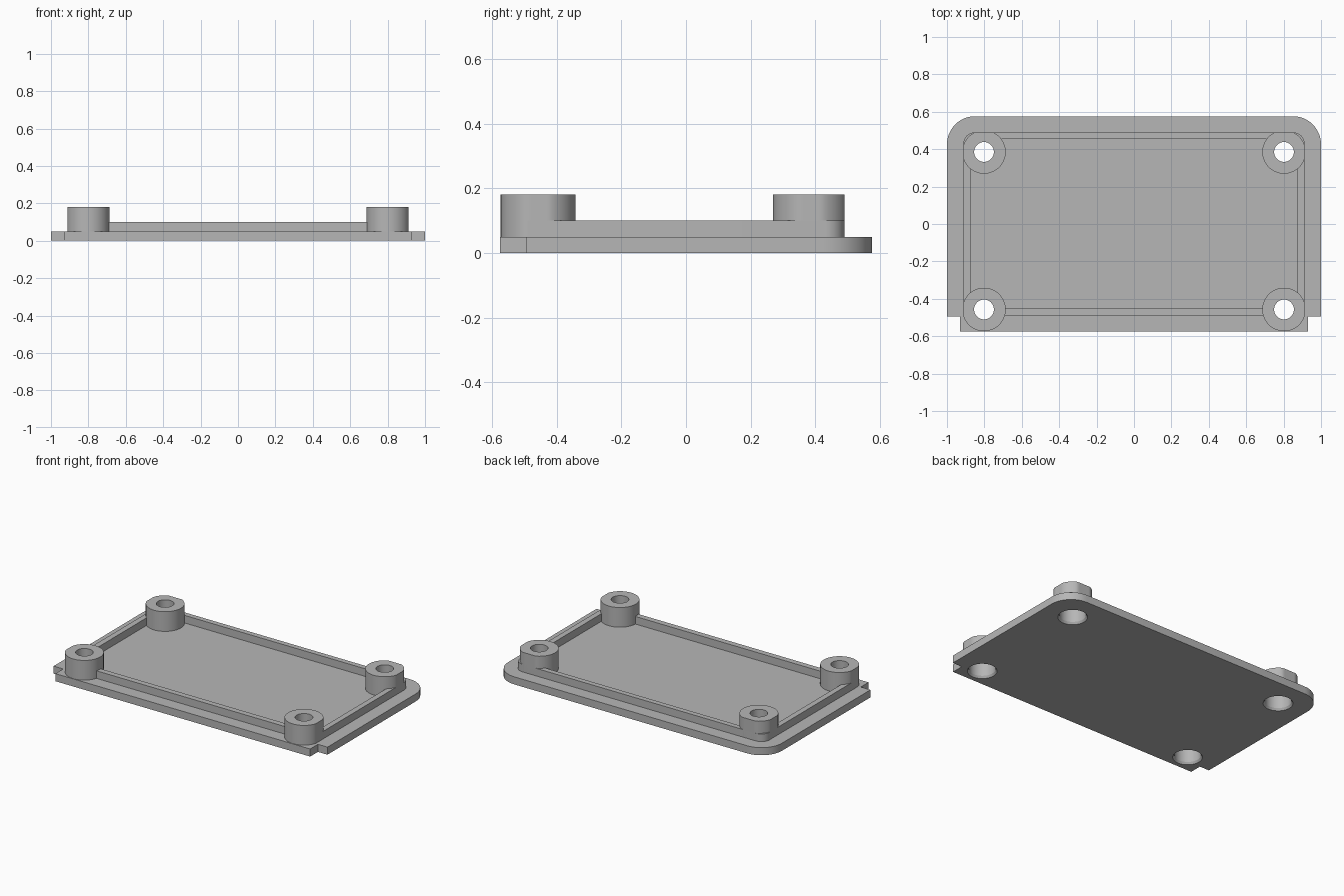
import bpy, bmesh
from math import sin, cos, pi, radians

cube = bpy.data.objects.get("Cube")
if cube:
    bpy.data.objects.remove(cube, do_unlink=True)

grey = bpy.data.materials.new("mid_grey")
grey.use_nodes = True
GREY = (0.47, 0.47, 0.47, 1)
grey.diffuse_color = GREY
grey.node_tree.nodes["Principled BSDF"].inputs["Base Color"].default_value = GREY

PLATE_TOP, RIM_TOP, BOSS_TOP = 0.05, 0.10, 0.18
RIM_X, RIM_Y = 0.912, 0.49
FRONT = -0.576
HOLE_X, HOLE_YS = 0.802, (0.385, -0.457)


def arc(cx, cy, r, start, end, n):
    """Points on an arc, angles in degrees."""
    return [(cx + r * cos(radians(start + (end - start) * i / n)),
             cy + r * sin(radians(start + (end - start) * i / n))) for i in range(n + 1)]


def make_object(name, bm):
    bmesh.ops.recalc_face_normals(bm, faces=bm.faces)
    mesh = bpy.data.meshes.new(name)
    bm.to_mesh(mesh)
    bm.free()
    mesh.materials.append(grey)
    obj = bpy.data.objects.new(name, mesh)
    bpy.context.collection.objects.link(obj)
    return obj


def prism(name, outline, z0, z1):
    bm = bmesh.new()
    face = bm.faces.new([bm.verts.new((x, y, z0)) for x, y in outline])
    top = bmesh.ops.extrude_face_region(bm, geom=[face])["geom"]
    bmesh.ops.translate(bm, vec=(0, 0, z1 - z0),
                        verts=[v for v in top if isinstance(v, bmesh.types.BMVert)])
    return make_object(name, bm)


def turned_cutter(name, x, y, profile, n=40):
    """Solid of revolution about a vertical axis from (radius, height) pairs."""
    bm = bmesh.new()
    rings = [[bm.verts.new((x + r * cos(2 * pi * i / n), y + r * sin(2 * pi * i / n), z))
              for i in range(n)] for r, z in profile]
    for a, b in zip(rings, rings[1:]):
        for i in range(n):
            j = (i + 1) % n
            bm.faces.new((a[i], a[j], b[j], b[i]))
    bm.faces.new(rings[0])
    bm.faces.new(rings[-1])
    obj = make_object(name, bm)
    obj.hide_render = True
    return obj


def select_only(obj):
    bpy.ops.object.select_all(action='DESELECT')
    obj.select_set(True)
    bpy.context.view_layer.objects.active = obj


def cut(obj, cutter):
    mod = obj.modifiers.new("cut", 'BOOLEAN')
    mod.operation, mod.solver, mod.object = 'DIFFERENCE', 'EXACT', cutter
    select_only(obj)
    bpy.ops.object.modifier_apply(modifier=mod.name)


def mirrored(half):
    """Close a right-hand half outline with its mirror image."""
    return half + [(-x, y) for x, y in reversed(half)]


# Base plate: rounded back corners, notched front corners
plate = prism("base_plate", mirrored(
    [(0.93, FRONT), (0.93, -0.495), (1, -0.495)] + arc(0.85, 0.426, 0.15, 0, 90, 12)),
    0, PLATE_TOP)

# Raised rim around the shallow tray
rim = prism("raised_rim", mirrored(
    [(RIM_X, -RIM_Y)] + arc(RIM_X - 0.06, RIM_Y - 0.06, 0.06, 0, 90, 8)),
    PLATE_TOP, RIM_TOP)
tray = prism("tray_cutter", mirrored(
    [(0.875, -0.452)] + arc(0.875 - 0.022, 0.455 - 0.022, 0.022, 0, 90, 6)),
    PLATE_TOP - 0.02, RIM_TOP + 0.05)
cut(rim, tray)
cutters = [tray]
parts = [plate, rim]

# Screw bosses, trimmed flush with the rim, and their counterbored holes
for side, label in ((1, "left"), (-1, "right")):
    for y, end in zip(HOLE_YS, ("back", "front")):
        ring = arc(HOLE_X, y, 0.116, 0, 360, 64)[:-1]
        outline = [(side * min(px, RIM_X), max(FRONT, min(py, RIM_Y))) for px, py in ring]
        boss = prism(f"{end}_{label}_boss", outline, PLATE_TOP, BOSS_TOP)
        hole = turned_cutter(f"{end}_{label}_hole_cutter", side * HOLE_X, y,
                             [(0.096, -0.01), (0.08, 0.014), (0.08, 0.10),
                              (0.053, 0.10), (0.053, 0.25)])
        for part in (plate, rim, boss):
            cut(part, hole)
        parts.append(boss)
        cutters.append(hole)

for cutter in cutters:
    bpy.data.objects.remove(cutter, do_unlink=True)

for part in parts:
    select_only(part)
    bpy.ops.object.shade_smooth_by_angle(angle=radians(25))
